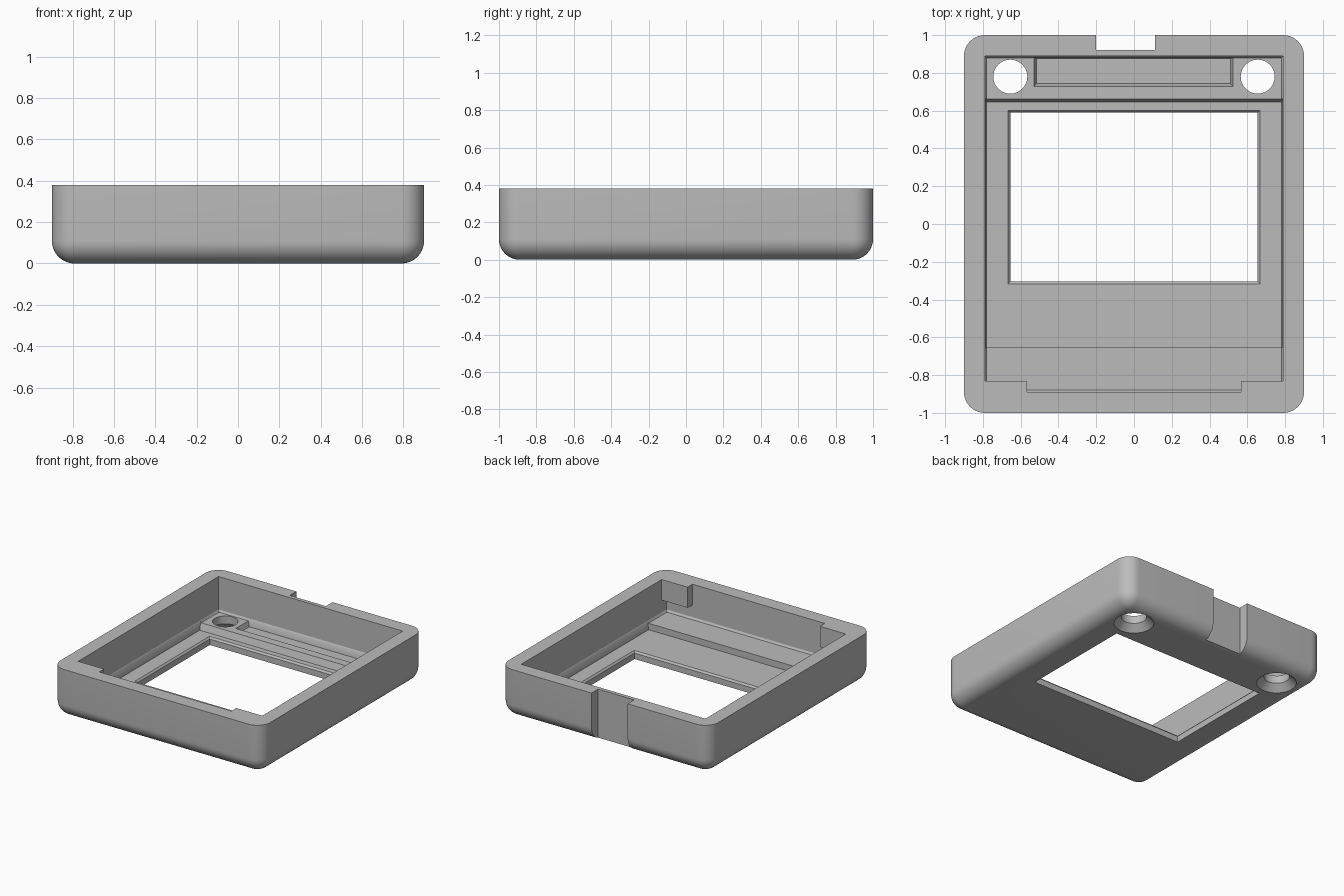
import bpy, bmesh

if "Cube" in bpy.data.objects:
    bpy.data.objects.remove(bpy.data.objects["Cube"])

grey = bpy.data.materials.new("plain grey")
grey.diffuse_color = (0.5, 0.5, 0.5, 1)
grey.use_nodes = True
grey.node_tree.nodes["Principled BSDF"].inputs["Base Color"].default_value = grey.diffuse_color


def to_object(name, bm):
    bmesh.ops.recalc_face_normals(bm, faces=bm.faces)
    mesh = bpy.data.meshes.new(name)
    bm.to_mesh(mesh)
    bm.free()
    ob = bpy.data.objects.new(name, mesh)
    bpy.context.collection.objects.link(ob)
    return ob


def block(name, bottom, top, z0, z1):
    """Block between two rectangles (x0, x1, y0, y1); sloped if they differ."""
    bm = bmesh.new()
    rings = []
    for (x0, x1, y0, y1), z in ((bottom, z0), (top, z1)):
        rings.append([bm.verts.new((x, y, z)) for x, y in
                      ((x0, y0), (x1, y0), (x1, y1), (x0, y1))])
    lo, hi = rings
    bm.faces.new(lo[::-1])
    bm.faces.new(hi)
    for i in range(4):
        j = (i + 1) % 4
        bm.faces.new((lo[i], lo[j], hi[j], hi[i]))
    return to_object(name, bm)


def cone(name, x, y, r0, r1, z0, z1):
    bm = bmesh.new()
    bmesh.ops.create_cone(bm, cap_ends=True, segments=48, radius1=r0,
                          radius2=r1, depth=z1 - z0)
    bmesh.ops.translate(bm, verts=bm.verts, vec=(x, y, (z0 + z1) / 2))
    return to_object(name, bm)


def cut(target, cutter):
    mod = target.modifiers.new("cut", 'BOOLEAN')
    mod.operation = 'DIFFERENCE'
    mod.solver = 'EXACT'
    mod.object = cutter
    bpy.ops.object.select_all(action='DESELECT')
    bpy.context.view_layer.objects.active = target
    target.select_set(True)
    bpy.ops.object.modifier_apply(modifier=mod.name)
    bpy.data.objects.remove(cutter, do_unlink=True)


# Outer shell: rounded upright corners and rounded bottom rim, flat top
H = 0.38
rect = (-0.9, 0.9, -1, 1)
case = block("case_shell", rect, rect, 0, H)
bm = bmesh.new()
bm.from_mesh(case.data)
edges = [e for e in bm.edges if min(v.co.z for v in e.verts) < 0.01]
bmesh.ops.bevel(bm, geom=edges, offset=0.11, segments=10, profile=0.5,
                affect='EDGES')
bmesh.ops.recalc_face_normals(bm, faces=bm.faces)
bm.to_mesh(case.data)
bm.free()

# Main cavity, leaving two overhanging tabs at the front corners
cavity = block("cavity", (-0.78, 0.78, -0.88, 0.88), (-0.79, 0.79, -0.89, 0.89),
               0.11, 0.125)
bm = bmesh.new()
bm.from_mesh(cavity.data)
top = [f for f in bm.faces if f.normal.z > 0.9]
ext = bmesh.ops.extrude_face_region(bm, geom=top)
bmesh.ops.delete(bm, geom=top, context='FACES_ONLY')
bmesh.ops.translate(bm, vec=(0, 0, 0.5),
                    verts=[g for g in ext["geom"] if isinstance(g, bmesh.types.BMVert)])
bmesh.ops.recalc_face_normals(bm, faces=bm.faces)
bm.to_mesh(cavity.data)
bm.free()
for s in (-1, 1):
    xs = sorted((s * 0.567, s * 0.95))
    tab = (xs[0], xs[1], -1.0, -0.83)
    cut(cavity, block("tab", tab, tab, 0.22, 0.8))
cut(case, cavity)

# Lower floor between the front ledge and the rear mounting bar
cut(case, block("floor_pocket", (-0.78, 0.78, -0.655, 0.645),
                (-0.787, 0.787, -0.655, 0.67), 0.06, 0.13))

# Shallow recess in the rear bar between the screw bosses
cut(case, block("rear_recess", (-0.515, 0.51, 0.745, 0.875),
                (-0.535, 0.53, 0.72, 0.885), 0.07, 0.13))

# Display window with a chamfered upper edge
win = (-0.655, 0.655, -0.305, 0.59)
cut(case, block("window", win, win, -0.1, 0.2))
cut(case, block("window_chamfer", (-0.65, 0.65, -0.30, 0.585),
                (-0.675, 0.675, -0.325, 0.61), 0.04, 0.07))

# Countersunk screw holes
for s in (-1, 1):
    cut(case, cone("screw_hole", s * 0.655, 0.78, 0.09, 0.09, -0.1, 0.2))
    cut(case, cone("countersink", s * 0.655, 0.78, 0.15, 0.085, -0.01, 0.055))

# Full-height notch in the back wall
notch = (-0.2, 0.11, 0.92, 1.2)
cut(case, block("notch", notch, notch, -0.1, 0.6))

case.data.materials.clear()
case.data.materials.append(grey)
for p in case.data.polygons:
    p.material_index = 0
bpy.ops.object.select_all(action='DESELECT')
case.select_set(True)
bpy.context.view_layer.objects.active = case
bpy.ops.object.shade_smooth_by_angle(angle=0.5)
